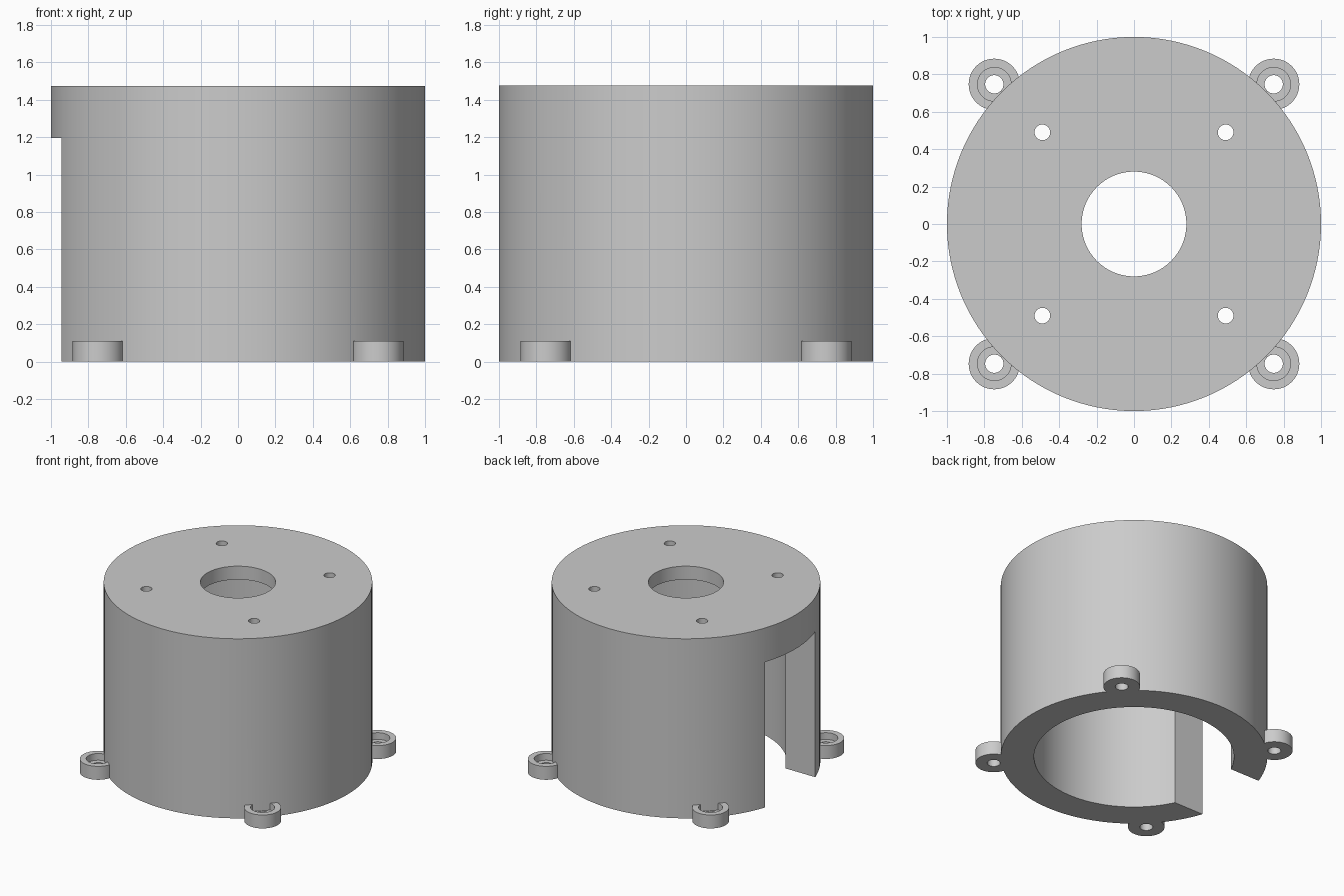
import bpy
import math

if "Cube" in bpy.data.objects:
    bpy.data.objects.remove(bpy.data.objects["Cube"], do_unlink=True)

HEIGHT = 1.475
ROOF = 0.11        # thickness of the top plate
LUG_HEIGHT = 0.11
CORNERS = [(sx, sy) for sx in (-1, 1) for sy in (-1, 1)]

grey = bpy.data.materials.new("plain grey")
grey.use_nodes = True
colour = (0.6, 0.6, 0.6, 1)
grey.diffuse_color = colour
grey.node_tree.nodes["Principled BSDF"].inputs["Base Color"].default_value = colour


def cylinder(name, radius, bottom, top, x=0, y=0, sides=48):
    bpy.ops.mesh.primitive_cylinder_add(
        vertices=sides, radius=radius, depth=top - bottom,
        location=(x, y, (bottom + top) / 2))
    obj = bpy.context.object
    obj.name = name
    obj.data.materials.append(grey)
    return obj


def combine(target, tool, operation):
    """Apply a boolean to the target and discard the tool."""
    mod = target.modifiers.new(operation.title(), "BOOLEAN")
    mod.operation = operation
    mod.solver = "EXACT"
    mod.object = tool
    bpy.ops.object.select_all(action="DESELECT")
    bpy.context.view_layer.objects.active = target
    target.select_set(True)
    bpy.ops.object.modifier_apply(modifier=mod.name)
    bpy.data.objects.remove(tool, do_unlink=True)


# Round housing, hollow from below
housing = cylinder("housing", 1, 0, HEIGHT, sides=128)
combine(housing, cylinder("cavity", 0.75, -0.2, HEIGHT - ROOF, sides=128), "DIFFERENCE")

# Central opening and four screw holes in the top plate
combine(housing, cylinder("centre_hole", 0.28, 1.2, 1.7, sides=96), "DIFFERENCE")
for sx, sy in CORNERS:
    combine(housing, cylinder("screw_hole", 0.042, 1.2, 1.7, sx * 0.49, sy * 0.49, 32),
            "DIFFERENCE")

# Straight-sided slot through the wall
bpy.ops.mesh.primitive_cube_add(size=1, location=(-0.85, 0, 0.4975))
slot = bpy.context.object
slot.name = "slot"
slot.scale = (0.7, 0.654, 1.395)
slot.data.materials.append(grey)
combine(housing, slot, "DIFFERENCE")

# Counterbored mounting lugs around the foot
for sx, sy in CORNERS:
    x, y = sx * 0.747, sy * 0.747
    lug = cylinder("mounting_lug", 0.137, 0, LUG_HEIGHT, x, y)
    combine(lug, cylinder("counterbore", 0.09, 0.055, 0.3, x, y), "DIFFERENCE")
    combine(lug, cylinder("bolt_hole", 0.049, -0.2, 0.3, x, y), "DIFFERENCE")
    combine(housing, lug, "UNION")

bpy.ops.object.select_all(action="DESELECT")
bpy.context.view_layer.objects.active = housing
housing.select_set(True)
bpy.ops.object.shade_smooth_by_angle(angle=math.radians(30))
